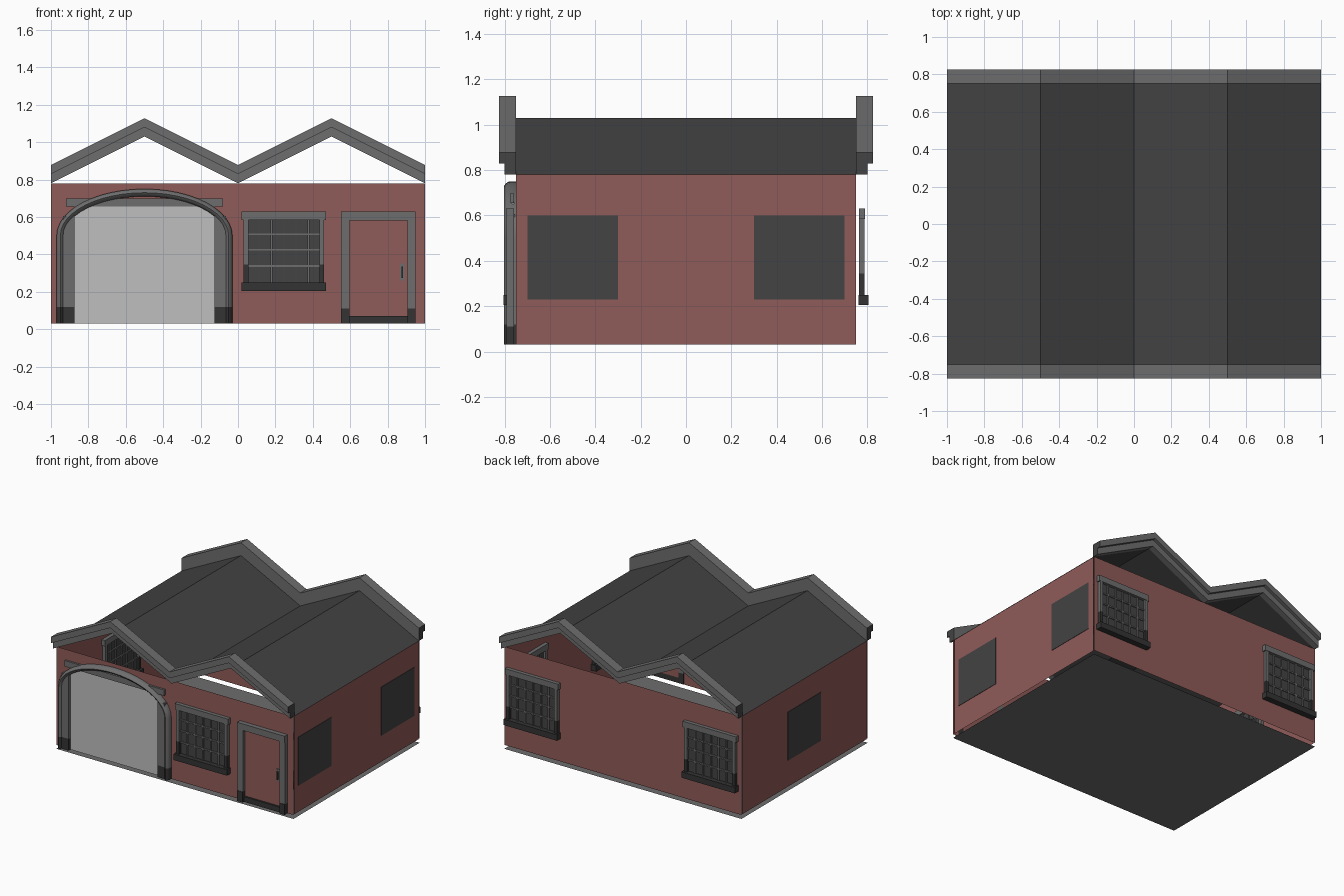
import bpy, bmesh, math
from mathutils import Matrix, Vector

if "Cube" in bpy.data.objects:
    bpy.data.objects.remove(bpy.data.objects["Cube"])


def material(name, rgb):
    m = bpy.data.materials.new(name)
    m.diffuse_color = (*rgb, 1)
    m.use_nodes = True
    m.node_tree.nodes["Principled BSDF"].inputs["Base Color"].default_value = m.diffuse_color
    return m


RED, TRIM, DARK, BASE, PANEL = range(5)
MATS = [material("red wall", (0.275, 0.106, 0.099)),
        material("grey trim", (0.155, 0.155, 0.155)),
        material("dark roof", (0.056, 0.056, 0.056)),
        material("dark base", (0.034, 0.034, 0.034)),
        material("light door", (0.52, 0.52, 0.52))]


def finish(name, bm, matrix=Matrix(), normals=True):
    if normals:
        bmesh.ops.recalc_face_normals(bm, faces=bm.faces[:])
    me = bpy.data.meshes.new(name)
    bm.transform(matrix)
    bm.to_mesh(me)
    bm.free()
    for m in MATS:
        me.materials.append(m)
    ob = bpy.data.objects.new(name, me)
    bpy.context.collection.objects.link(ob)
    return ob


def box(bm, x0, x1, y0, y1, z0, z1, mat):
    mid = Vector((x0 + x1, y0 + y1, z0 + z1)) / 2
    mtx = Matrix.Translation(mid) @ Matrix.Diagonal((x1 - x0, y1 - y0, z1 - z0, 1))
    verts = bmesh.ops.create_cube(bm, size=1, matrix=mtx)["verts"]
    for f in {f for v in verts for f in v.link_faces}:
        f.material_index = mat


def quad(bm, pts, mat):
    bm.faces.new([bm.verts.new(p) for p in pts]).material_index = mat


# walls: open sheets starting just above the floor
FY, SX, Z0, Z1 = 0.76, 0.997, 0.03, 0.78
bm = bmesh.new()
for s in (-1, 1):
    pts = [(-1, s * FY, Z0), (1, s * FY, Z0), (1, s * FY, Z1), (-1, s * FY, Z1)]
    quad(bm, pts[::-s], RED)
    pts = [(s * SX, -.75, Z0), (s * SX, .75, Z0), (s * SX, .75, Z1), (s * SX, -.75, Z1)]
    quad(bm, pts[::s], RED)
finish("walls", bm, normals=False)

# floor sheet
bm = bmesh.new()
quad(bm, [(-1, -.76, 0), (1, -.76, 0), (1, .76, 0), (-1, .76, 0)], TRIM)
finish("floor", bm, normals=False)

# double pitched roof
ZIG = [(-1, 0.78), (-.5, 1.03), (0, 0.78), (.5, 1.03), (1, 0.78)]
bm = bmesh.new()
for (xa, za), (xb, zb) in zip(ZIG, ZIG[1:]):
    quad(bm, [(xa, -.755, za), (xb, -.755, zb), (xb, .755, zb), (xa, .755, za)], DARK)
finish("roof", bm, normals=False)


# stepped gable trims, front and back
def zigzag(bm, y0, y1, lift, height):
    rings = []
    for x, z in ZIG:
        rings.append([bm.verts.new((x, y, z + lift + h)) for y, h in
                      ((y0, 0), (y1, 0), (y1, height), (y0, height))])
    for a, b in zip(rings, rings[1:]):
        for i in range(4):
            j = (i + 1) % 4
            bm.faces.new((a[i], a[j], b[j], b[i])).material_index = TRIM
    for r in (rings[0], rings[-1]):
        bm.faces.new(r).material_index = DARK


for s, side in ((-1, "front"), (1, "back")):
    bm = bmesh.new()
    zigzag(bm, s * .75, s * .80, 0, .05)
    zigzag(bm, s * .75, s * .825, .05, .048)
    finish(side + "_gable_trim", bm)


# windows: built at the origin facing -y, with y = 0 on the wall
def window(name, matrix, glass):
    bm = bmesh.new()
    box(bm, -.2, .2, glass[0], glass[1], .23, .60, DARK)
    box(bm, -.225, .225, -.03, -.002, .585, .63, TRIM)
    box(bm, -.225, .225, -.045, 0, .205, .25, BASE)
    for s in (-1, 1):
        xa, xb = sorted((s * .19, s * .215))
        box(bm, xa, xb, -.028, -.002, .25, .345, BASE)
        box(bm, xa, xb, -.028, -.002, .345, .585, TRIM)
    for i in range(-2, 3):
        box(bm, i * .066 - .005, i * .066 + .005, -.017, -.005, .25, .585, TRIM)
    for z in (.337, .425, .508):
        box(bm, -.19, .19, -.016, -.005, z - .005, z + .005, TRIM)
    finish(name, bm, matrix)


def place(x, y, angle):
    return Matrix.Translation((x, y, 0)) @ Matrix.Rotation(math.radians(angle), 4, "Z")


window("front_window", place(.245, -FY, 0), (-.008, -.002))
for x in (-.75, .75):
    window("back_window", place(x, FY, 180), (-.008, -.002))
# side windows face into the building, their glass shows on the wall
for y in (-.5, .5):
    window("right_window", place(.995, y, -90), (-.008, .005))
window("left_window", place(-.995, 0, 90), (-.008, .005))

# garage door panel, lintel and jambs
bm = bmesh.new()
box(bm, -.875, -.125, -.767, -.758, .03, .66, PANEL)
finish("garage_door", bm)
bm = bmesh.new()
box(bm, -.92, -.08, -.775, -.76, .655, .70, TRIM)
for s in (-1, 1):
    xa, xb = sorted((-.5 + s * .375, -.5 + s * .435))
    box(bm, xa, xb, -.79, -.755, .03, .12, BASE)
    box(bm, xa, xb, -.79, -.755, .12, .605, TRIM)
finish("garage_jambs_and_lintel", bm)

# rounded arch moulding swept over the garage door
N = 24
path = [(-1, .03 - .5), (-1, .12 - .5)]
arc = [math.pi * (1 - i / N) for i in range(N + 1)]
section = [(0, -.75), (0, -.78), (.2, -.795), (.5, -.803), (.8, -.795), (1, -.78), (1, -.75)]
bm = bmesh.new()
rings = []


def ring(fn):
    rings.append([bm.verts.new((*fn(.47 - .04 * t, .25 - .04 * t, y),)) for t, y in section])


for z in (.03, .12):
    ring(lambda a, h, y: (-.5 - a, y, z))
for t in arc:
    ring(lambda a, h, y: (-.5 + a * math.cos(t), y, .5 + h * math.sin(t)))
for z in (.12, .03):
    ring(lambda a, h, y: (-.5 + a, y, z))
for a, b in zip(rings, rings[1:]):
    for i in range(len(section)):
        j = (i + 1) % len(section)
        f = bm.faces.new((a[i], a[j], b[j], b[i]))
        f.material_index = BASE if f.calc_center_median().z < .12 else TRIM
for r in (rings[0], rings[-1]):
    bm.faces.new(r).material_index = BASE
arch = finish("garage_arch", bm)
bpy.context.view_layer.objects.active = arch
arch.select_set(True)
bpy.ops.object.shade_smooth_by_angle(angle=math.radians(40))

# entrance door: leaf, frame, plinth and handle
bm = bmesh.new()
box(bm, .595, .905, -.766, -.758, .07, .58, RED)
box(bm, .595, .905, -.78, -.758, .03, .07, BASE)
box(bm, .55, .95, -.795, -.758, .58, .63, TRIM)
for xa, xb in ((.55, .595), (.905, .95)):
    box(bm, xa, xb, -.795, -.758, .03, .11, BASE)
    box(bm, xa, xb, -.792, -.758, .11, .58, TRIM)
finish("entrance_door", bm)
bm = bmesh.new()
box(bm, .865, .89, -.772, -.764, .26, .35, TRIM)
box(bm, .873, .882, -.785, -.77, .275, .335, DARK)
finish("door_handle", bm)
